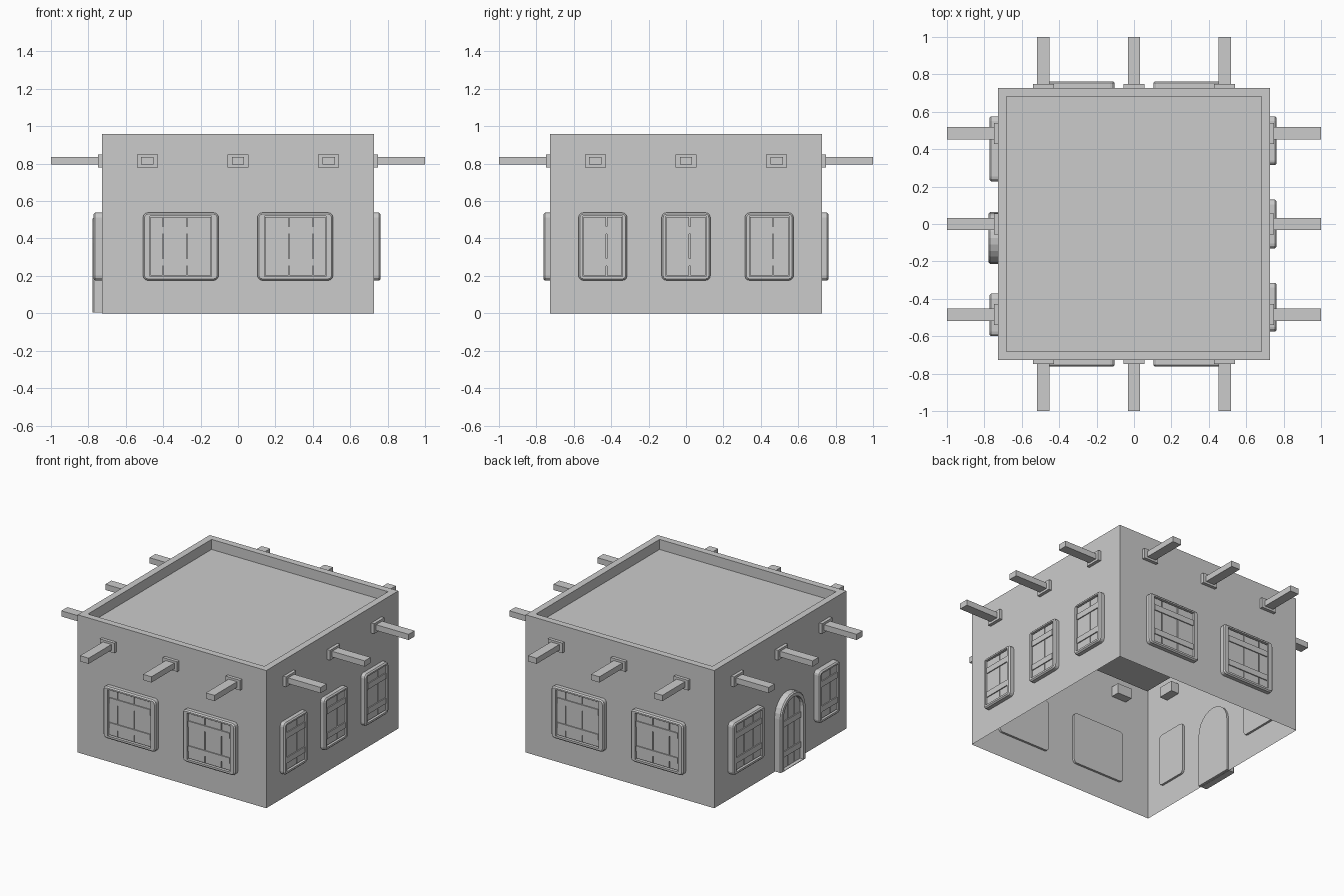
import bpy, bmesh, math
from mathutils import Matrix

if "Cube" in bpy.data.objects:
    bpy.data.objects.remove(bpy.data.objects["Cube"])

W, H = 0.7275, 0.96          # half width of the walls, wall height
FRONT, RIGHT, BACK, LEFT = range(4)


def finish(name, bm, side=FRONT):
    """Turn a front-wall part onto its wall and make it an object."""
    bmesh.ops.remove_doubles(bm, verts=bm.verts, dist=1e-5)
    bmesh.ops.transform(bm, matrix=Matrix.Rotation(side * math.pi / 2, 4, 'Z'), verts=bm.verts)
    bmesh.ops.recalc_face_normals(bm, faces=bm.faces)
    me = bpy.data.meshes.new(name)
    bm.to_mesh(me)
    bm.free()
    ob = bpy.data.objects.new(name, me)
    bpy.context.collection.objects.link(ob)


def loft(name, side, loops):
    """Skin (outline, outward depth) loops and cap both ends."""
    bm = bmesh.new()
    rings = [[bm.verts.new((u, -(W + d), z)) for u, z in pts] for pts, d in loops]
    for a, b in zip(rings, rings[1:]):
        for i in range(len(a)):
            j = (i + 1) % len(a)
            bm.faces.new((a[i], a[j], b[j], b[i]))
    bm.faces.new(rings[0])
    bm.faces.new(rings[-1])
    finish(name, bm, side)


def rect(u0, u1, z0, z1, r=0.0):
    """Rectangle with rounded corners, 16 points."""
    pts = []
    for cu, cz, a0 in ((u1 - r, z1 - r, 0), (u0 + r, z1 - r, 90),
                       (u0 + r, z0 + r, 180), (u1 - r, z0 + r, 270)):
        for k in range(4):
            a = math.radians(a0 + 30 * k)
            pts.append((cu + r * math.cos(a), cz + r * math.sin(a)))
    return pts


def box(name, side, u0, u1, z0, z1, d0, d1):
    pts = [(u0, z0), (u1, z0), (u1, z1), (u0, z1)]
    loft(name, side, [(pts, d0), (pts, d1)])


def window(side, u0, u1, edge, grooves, d=0.035):
    z0, z1, b = 0.176, 0.538, 0.008
    i0, i1, j0, j1 = u0 + edge, u1 - edge, 0.197, 0.52
    outer = rect(u0, u1, z0, z1, 0.025)
    inner = rect(i0, i1, j0, j1, 0.0005)
    loft("window_frame", side, [
        (outer, -0.015), (outer, d - b),
        (rect(u0 + b, u1 - b, z0 + b, z1 - b, 0.018), d),
        (inner, d), (inner, d - 0.02)])
    # shutter planks and the two cross battens
    g = 0.006
    cuts = [i0] + grooves + [i1]
    for a, c in zip(cuts, cuts[1:]):
        box("shutter_plank", side, a + g / 2, c - g / 2, j0 + g, j1 - g, d - 0.022, d - 0.01)
    for z in (0.272, 0.445):
        box("shutter_batten", side, i0 + g, i1 - g, z - 0.02, z + 0.02, d - 0.022, d - 0.003)


# walls and sunken roof: open underneath, single-skin
bm = bmesh.new()
bmesh.ops.create_cube(bm, size=1, matrix=Matrix.Translation((0, 0, H / 2)) @ Matrix.Diagonal((2 * W, 2 * W, H, 1)))
bm.faces.ensure_lookup_table()
bottom = min(bm.faces, key=lambda f: f.calc_center_median().z)
bmesh.ops.delete(bm, geom=[bottom], context='FACES_ONLY')
top = max(bm.faces, key=lambda f: f.calc_center_median().z)
bmesh.ops.inset_region(bm, faces=[top], thickness=0.066)
ret = bmesh.ops.extrude_face_region(bm, geom=[top])
bmesh.ops.translate(bm, vec=(0, 0, -0.07), verts=[v for v in ret['geom'] if isinstance(v, bmesh.types.BMVert)])
if top.is_valid:
    bmesh.ops.delete(bm, geom=[top], context='FACES_ONLY')
finish("walls_and_roof", bm)

# roof beams with collars on every wall
for side in range(4):
    for u in (-0.485, 0, 0.485):
        box("beam_collar", side, u - 0.056, u + 0.056, 0.78, 0.85, -0.06, 0.022)
        box("roof_beam", side, u - 0.033, u + 0.033, 0.795, 0.835, -0.05, 1 - W)

# front and back windows
for side in (FRONT, BACK):
    window(side, -0.508, -0.104, 0.037, [-0.40, -0.273])
    window(side, 0.104, 0.508, 0.037, [0.273, 0.40])

# right side windows
for u in (-0.445, 0, 0.445):
    window(RIGHT, u - 0.13, u + 0.13, 0.024, [u + 0.02])

# left side windows
window(LEFT, -0.576, -0.228, 0.03, [-0.45, -0.35], 0.045)
window(LEFT, 0.372, 0.6, 0.024, [0.5], 0.045)

# arched door
DU, SPRING, R = 0.075, 0.375, 0.138


def arch(r, z0):
    pts = [(DU - r, z0), (DU + r, z0)]
    for k in range(13):
        a = math.pi * k / 12
        pts.append((DU + r * math.cos(a), SPRING + r * math.sin(a)))
    return pts


loft("door_frame", LEFT, [
    (arch(R, 0.004), -0.015), (arch(R, 0.004), 0.042), (arch(R - 0.008, 0.004), 0.05),
    (arch(R - 0.03, 0.008), 0.05), (arch(R - 0.03, 0.008), 0.02)])

# door planks follow the arch, with two battens across
r = R - 0.034
for i in range(3):
    a = -r + i * 2 * r / 3 + 0.003
    c = -r + (i + 1) * 2 * r / 3 - 0.003
    pts = [(DU + a, 0.012), (DU + c, 0.012)]
    for k in range(6):
        t = c + (a - c) * k / 5
        pts.append((DU + t, SPRING + math.sqrt(max(r * r - t * t, 0))))
    loft("door_plank", LEFT, [(pts, 0.018), (pts, 0.03)])
for z in (0.11, 0.32):
    box("door_batten", LEFT, DU - r + 0.004, DU + r - 0.004, z - 0.02, z + 0.02, 0.02, 0.037)
